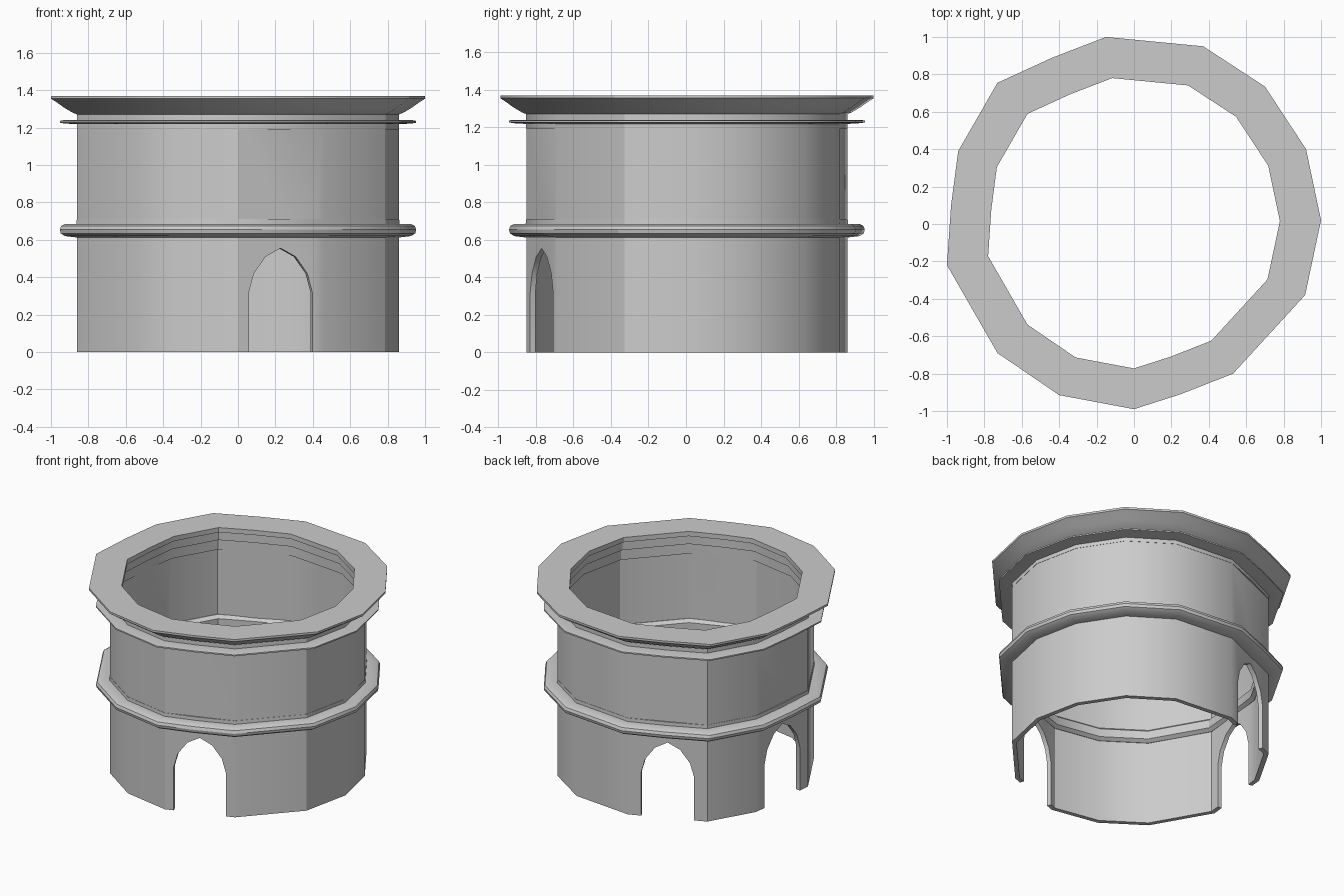
import bpy, bmesh
from mathutils import Vector

if "Cube" in bpy.data.objects:
    bpy.data.objects.remove(bpy.data.objects["Cube"])

# Irregular plan of the tower; the walls scale this outline toward the centre
PLAN = [(1.0, .02), (.92, .40), (.70, .735), (.37, .95), (-.15, 1.0), (-.44, .888),
        (-.73, .755), (-.94, .39), (-.978, .10), (-1.0, -.22), (-.73, -.69),
        (-.40, -.915), (0, -.99), (.25, -.91), (.53, -.80), (.915, -.38)]
DOOR_MIDS = (5, 8, 13)          # trim-only points at the middle of door walls
WALL_PLAN = [p for i, p in enumerate(PLAN) if i not in DOOR_MIDS]


def finish(name, bm):
    bmesh.ops.recalc_face_normals(bm, faces=bm.faces)
    me = bpy.data.meshes.new(name)
    bm.to_mesh(me)
    bm.free()
    ob = bpy.data.objects.new(name, me)
    bpy.context.collection.objects.link(ob)
    return ob


def ring(name, plan, profile):
    """Sweep a closed (scale, z) profile around the plan."""
    bm = bmesh.new()
    rows = [[bm.verts.new((x * s, y * s, z)) for s, z in profile] for x, y in plan]
    n, m = len(plan), len(profile)
    for i in range(n):
        a, b = rows[i], rows[(i + 1) % n]
        for j in range(m):
            k = (j + 1) % m
            bm.faces.new((a[j], b[j], b[k], a[k]))
    return finish(name, bm)


def smooth(ob):
    bpy.ops.object.select_all(action='DESELECT')
    ob.select_set(True)
    bpy.context.view_layer.objects.active = ob
    bpy.ops.object.shade_smooth_by_angle(angle=0.5)


# Thin wall shell
wall = ring("tower_wall", WALL_PLAN, [(.86, 0), (.86, 1.28), (.828, 1.28), (.828, 0)])

# Pointed-arch cutters for the three doorways
half = [(.18, -.1), (.18, .32), (.152, .42), (.085, .51)]
arch = half + [(0, .555)] + [(-u, z) for u, z in reversed(half)]
bm = bmesh.new()
for i in DOOR_MIDS:
    p, q = Vector(PLAN[i - 1]) * .86, Vector(PLAN[i + 1]) * .86
    mid, t = (p + q) / 2, (q - p).normalized()
    out = Vector((t.y, -t.x))
    loops = []
    for d in (-.12, .12):
        loops.append([bm.verts.new((*(mid + t * u + out * d), z)) for u, z in arch])
    a, b = loops
    bm.faces.new(a)
    bm.faces.new(b)
    for j in range(len(arch)):
        k = (j + 1) % len(arch)
        bm.faces.new((a[j], a[k], b[k], b[j]))
cutter = finish("door_cutter", bm)
cutter.hide_render = True

mod = wall.modifiers.new("doors", 'BOOLEAN')
mod.operation, mod.solver, mod.object = 'DIFFERENCE', 'EXACT', cutter
bpy.context.view_layer.objects.active = wall
bpy.ops.object.modifier_apply(modifier="doors")
bpy.data.objects.remove(cutter)

# Rounded belt around the middle, with an inner ledge
belt = ring("middle_belt", PLAN, [
    (.858, .612), (.925, .62), (.948, .635), (.953, .655), (.945, .675), (.925, .685),
    (.863, .685), (.862, .71), (.825, .71), (.80, .69), (.80, .63), (.825, .612)])

# Upper collar with its thin projecting lip
collar = ring("upper_collar", PLAN, [
    (.862, 1.19), (.862, 1.218), (.93, 1.222), (.953, 1.226), (.953, 1.236), (.93, 1.24),
    (.862, 1.24), (.862, 1.28), (.818, 1.28), (.818, 1.19)])

# Flared cornice at the top
cornice = ring("top_cornice", PLAN, [
    (.86, 1.27), (.885, 1.28), (.93, 1.307), (.965, 1.332), (1.0, 1.355), (1.0, 1.37),
    (.78, 1.37), (.78, 1.335), (.797, 1.33), (.797, 1.27)])

for ob in (wall, belt, collar, cornice):
    smooth(ob)
